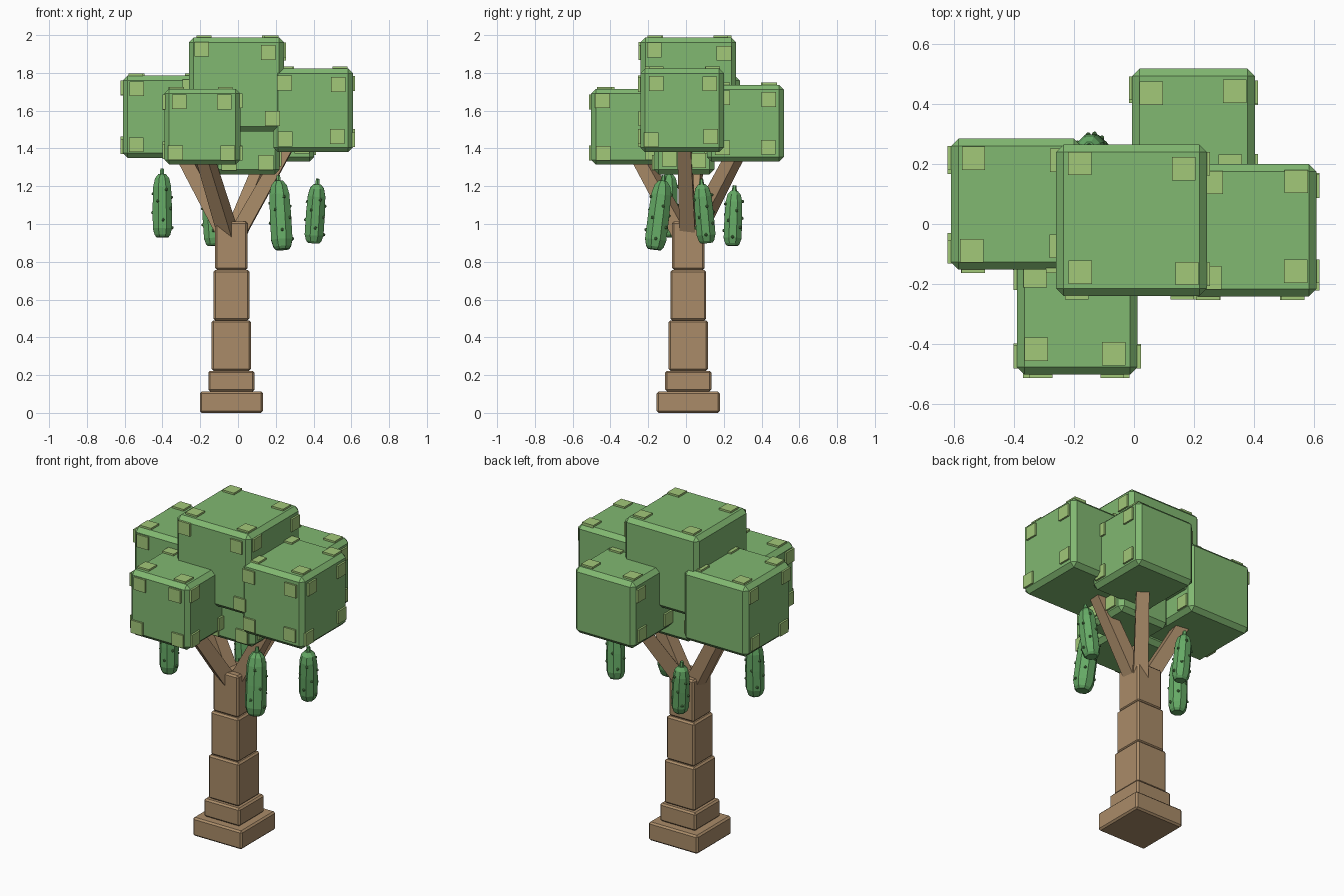
import bpy, bmesh, math, random
from mathutils import Vector, Matrix

if "Cube" in bpy.data.objects:
    bpy.data.objects.remove(bpy.data.objects["Cube"])

random.seed(4)


def material(name, rgb):
    m = bpy.data.materials.new(name)
    m.diffuse_color = (*rgb, 1)
    m.use_nodes = True
    m.node_tree.nodes["Principled BSDF"].inputs["Base Color"].default_value = m.diffuse_color
    return m


BARK = material("bark", (0.40, 0.26, 0.14))
LEAF = material("leaf", (0.22, 0.48, 0.165))
PATCH = material("light_leaf", (0.36, 0.58, 0.19))
POD = material("pod_green", (0.13, 0.40, 0.13))
BUMP = material("bump_green", (0.10, 0.26, 0.08))


def finish(bm, name, mat):
    bmesh.ops.recalc_face_normals(bm, faces=bm.faces[:])
    me = bpy.data.meshes.new(name)
    bm.to_mesh(me)
    bm.free()
    me.materials.append(mat)
    ob = bpy.data.objects.new(name, me)
    bpy.context.collection.objects.link(ob)
    return ob


def add_box(bm, lo, hi):
    lo, hi = Vector(lo), Vector(hi)
    mat = Matrix.Translation((lo + hi) / 2) @ Matrix.Diagonal((*(hi - lo), 1))
    bmesh.ops.create_cube(bm, size=1, matrix=mat)


def box(name, lo, hi, mat, bevel):
    bm = bmesh.new()
    add_box(bm, lo, hi)
    bmesh.ops.bevel(bm, geom=bm.edges[:], offset=bevel, segments=1, affect='EDGES')
    return finish(bm, name, mat)


# Stacked trunk blocks
TX, TY = -0.035, 0.012
for i, (z0, z1, h) in enumerate([(0, 0.113, 0.167), (0.113, 0.223, 0.122), (0.223, 0.49, 0.104),
                                 (0.49, 0.757, 0.095), (0.757, 1.013, 0.086)]):
    box(f"trunk_block_{i}", (TX - h, TY - h, z0), (TX + h, TY + h, z1), BARK, 0.01)


# Square tapered branches
def branch(name, end):
    start, end = Vector((TX, TY, 0.89)), Vector(end)
    d = end - start
    bm = bmesh.new()
    rot = d.to_track_quat('Z', 'Y').to_matrix().to_4x4()
    bmesh.ops.create_cone(bm, cap_ends=True, segments=4, radius1=0.06, radius2=0.05, depth=d.length,
                          matrix=Matrix.Translation((start + end) / 2) @ rot @ Matrix.Rotation(math.pi / 4, 4, 'Z'))
    finish(bm, name, BARK)


branch("left_branch", (-0.32, 0.06, 1.42))
branch("front_branch", (-0.19, -0.27, 1.40))
branch("right_branch", (0.28, -0.01, 1.45))
branch("back_branch", (0.17, 0.28, 1.40))

# Leaf cubes with small light patches near the corners of their faces
CUBES = {
    "top": ((-0.26, -0.24, 1.49), (0.243, 0.265, 1.987)),
    "core": ((-0.13, -0.17, 1.263), (0.22, 0.15, 1.62)),
    "left": ((-0.61, -0.152, 1.35), (-0.175, 0.285, 1.785)),
    "right": ((0.187, -0.242, 1.38), (0.608, 0.2, 1.823)),
    "front": ((-0.39, -0.502, 1.315), (0.012, -0.1, 1.715)),
    "back": ((-0.006, 0.11, 1.33), (0.403, 0.518, 1.737)),
}


def patches(name, lo, hi, faces):
    bm = bmesh.new()
    for axis, side in faces:
        u, v = [k for k in range(3) if k != axis]
        for su in (0, 1):
            for sv in (0, 1):
                c = [0, 0, 0]
                c[axis] = hi[axis] if side > 0 else lo[axis]
                for k, s in ((u, su), (v, sv)):
                    inset = random.uniform(0.058, 0.085)
                    c[k] = hi[k] - inset if s else lo[k] + inset
                half = [0.039] * 3
                half[axis] = 0.011
                add_box(bm, [a - b for a, b in zip(c, half)], [a + b for a, b in zip(c, half)])
    finish(bm, name, PATCH)


for name, (lo, hi) in CUBES.items():
    box(f"{name}_leaf_cube", lo, hi, LEAF, 0.025)
    faces = [(1, -1), (0, 1)]
    if name != "core":
        faces.append((2, 1))
    if name in ("left", "front", "back"):
        faces.append((0, -1))
    patches(f"{name}_leaf_patches", lo, hi, faces)


# Hanging pods: eight-sided turned body, short stem, scattered bumps
PROFILE = [(0, 0.62), (0.04, 0.82), (0.14, 1), (0.5, 1), (0.8, 0.93), (0.93, 0.74), (1, 0.38)]


def pod(name, bottom, top, r):
    bottom, top = Vector(bottom), Vector(top)
    d = top - bottom
    frame = Matrix.Translation(bottom) @ Vector((0, 0, 1)).rotation_difference(d).to_matrix().to_4x4()
    bm = bmesh.new()
    rings = []
    for t, k in PROFILE:
        rings.append([bm.verts.new(frame @ Vector((r * k * math.cos(a), r * k * math.sin(a), t * d.length)))
                      for a in [(j + 0.5) * math.pi / 4 for j in range(8)]])
    for a, b in zip(rings, rings[1:]):
        for j in range(8):
            bm.faces.new((a[j], a[(j + 1) % 8], b[(j + 1) % 8], b[j]))
    bm.faces.new(rings[0])
    bm.faces.new(rings[-1])
    finish(bm, name, POD)
    bm = bmesh.new()
    bmesh.ops.create_cone(bm, cap_ends=True, segments=6, radius1=0.014, radius2=0.01, depth=0.035,
                          matrix=frame @ Matrix.Translation((0, 0, d.length + 0.012)))
    finish(bm, name + "_stem", POD)
    bm = bmesh.new()
    for j in range(12):
        a = j * 2.4
        p = Vector((r * 0.95 * math.cos(a), r * 0.95 * math.sin(a), d.length * (0.15 + 0.06 * j)))
        bmesh.ops.create_icosphere(bm, subdivisions=1, radius=0.009, matrix=frame @ Matrix.Translation(p))
    finish(bm, name + "_bumps", BUMP)


pod("left_pod", (-0.40, -0.10, 0.93), (-0.402, -0.09, 1.265), 0.055)
pod("front_pod", (0.235, -0.167, 0.865), (0.215, -0.122, 1.228), 0.061)
pod("right_pod", (0.40, 0.11, 0.90), (0.42, 0.083, 1.21), 0.054)
pod("back_pod", (-0.13, 0.245, 0.885), (-0.15, 0.256, 1.175), 0.051)
